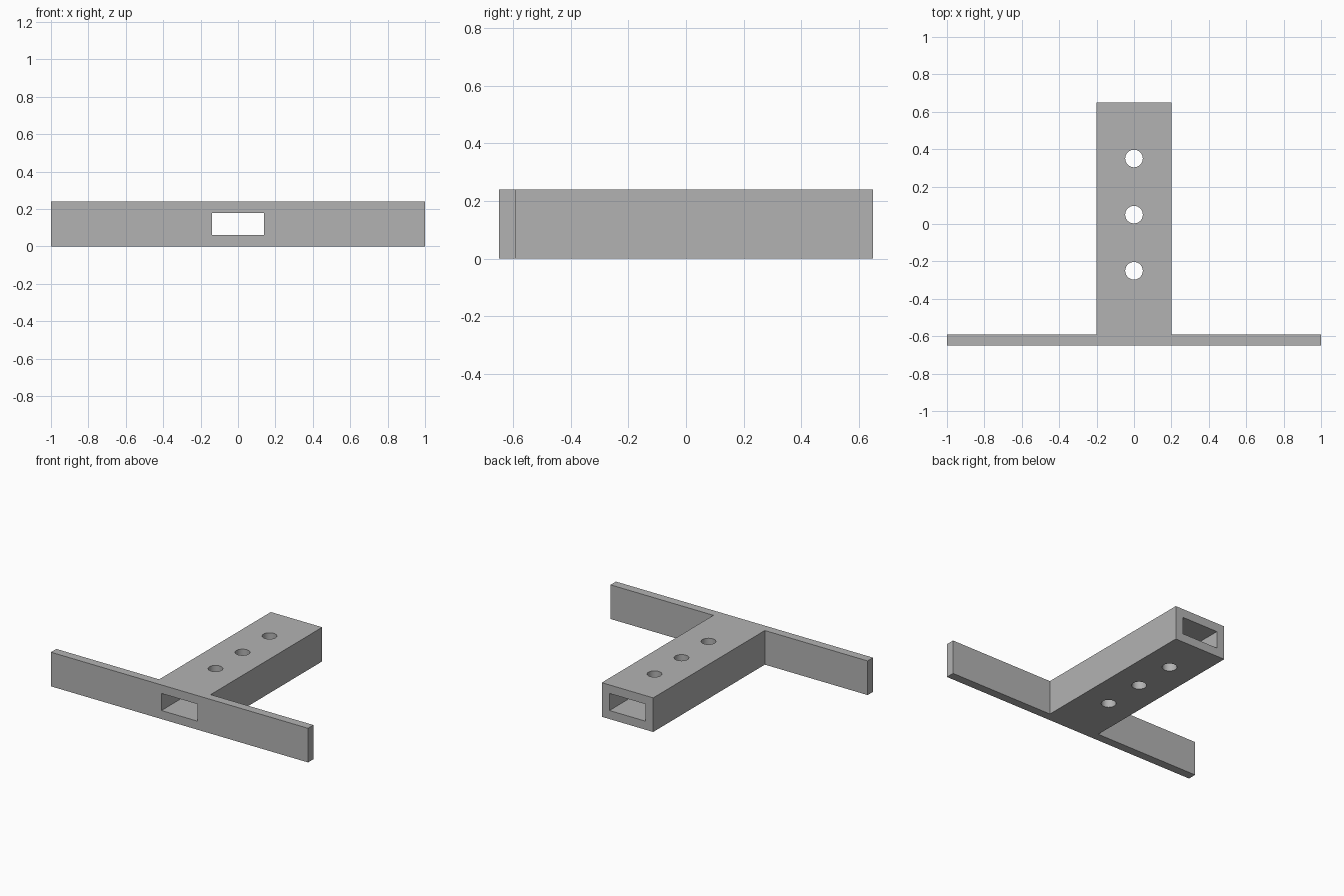
import bpy
import bmesh

default = bpy.data.objects.get("Cube")
if default:
    bpy.data.objects.remove(default, do_unlink=True)

HALF_DEPTH, HEIGHT, WALL = 0.65, 0.24, 0.06
TUBE_HALF, HOLE_RADIUS = 0.2, 0.047

grey = bpy.data.materials.new("plain_grey")
grey.use_nodes = True
colour = (0.45, 0.45, 0.45, 1)
grey.diffuse_color = colour
grey.node_tree.nodes["Principled BSDF"].inputs["Base Color"].default_value = colour


def extruded(name, outline, z0, z1):
    """Solid prism from an anticlockwise outline in x and y."""
    bm = bmesh.new()
    base = bm.faces.new([bm.verts.new((x, y, z0)) for x, y in outline])
    top = bmesh.ops.extrude_face_region(bm, geom=[base], use_keep_orig=True)
    moved = [v for v in top["geom"] if isinstance(v, bmesh.types.BMVert)]
    bmesh.ops.translate(bm, verts=moved, vec=(0, 0, z1 - z0))
    bmesh.ops.recalc_face_normals(bm, faces=bm.faces)
    mesh = bpy.data.meshes.new(name)
    bm.to_mesh(mesh)
    bm.free()
    mesh.materials.append(grey)
    obj = bpy.data.objects.new(name, mesh)
    bpy.context.collection.objects.link(obj)
    return obj


def cut(target, cutter):
    cutter.hide_render = True
    mod = target.modifiers.new("cut", "BOOLEAN")
    mod.operation = "DIFFERENCE"
    mod.solver = "EXACT"
    mod.object = cutter
    bpy.ops.object.select_all(action="DESELECT")
    target.select_set(True)
    bpy.context.view_layer.objects.active = target
    bpy.ops.object.modifier_apply(modifier=mod.name)
    bpy.data.objects.remove(cutter, do_unlink=True)


# T-shaped body: wide front plate with a box arm running to the back
front, back = -HALF_DEPTH, HALF_DEPTH
plate_back = front + WALL
right_side = [(1, front), (1, plate_back), (TUBE_HALF, plate_back), (TUBE_HALF, back)]
left_side = [(-x, y) for x, y in reversed(right_side)]
bracket = extruded("tee_bracket", right_side + left_side, 0, HEIGHT)

# Rectangular channel through the arm and plate
w, d = TUBE_HALF - WALL, HALF_DEPTH + 0.1
cut(bracket, extruded("channel_cutter", [(-w, -d), (w, -d), (w, d), (-w, d)],
                      WALL, HEIGHT - WALL))

# Bolt holes through the top and bottom walls
for y in (-0.25, 0.05, 0.35):
    bpy.ops.mesh.primitive_cylinder_add(vertices=48, radius=HOLE_RADIUS, depth=1,
                                        location=(0, y, HEIGHT / 2))
    drill = bpy.context.object
    drill.name = "bolt_hole_cutter"
    drill.data.materials.append(grey)
    cut(bracket, drill)

bpy.ops.object.shade_smooth_by_angle()
